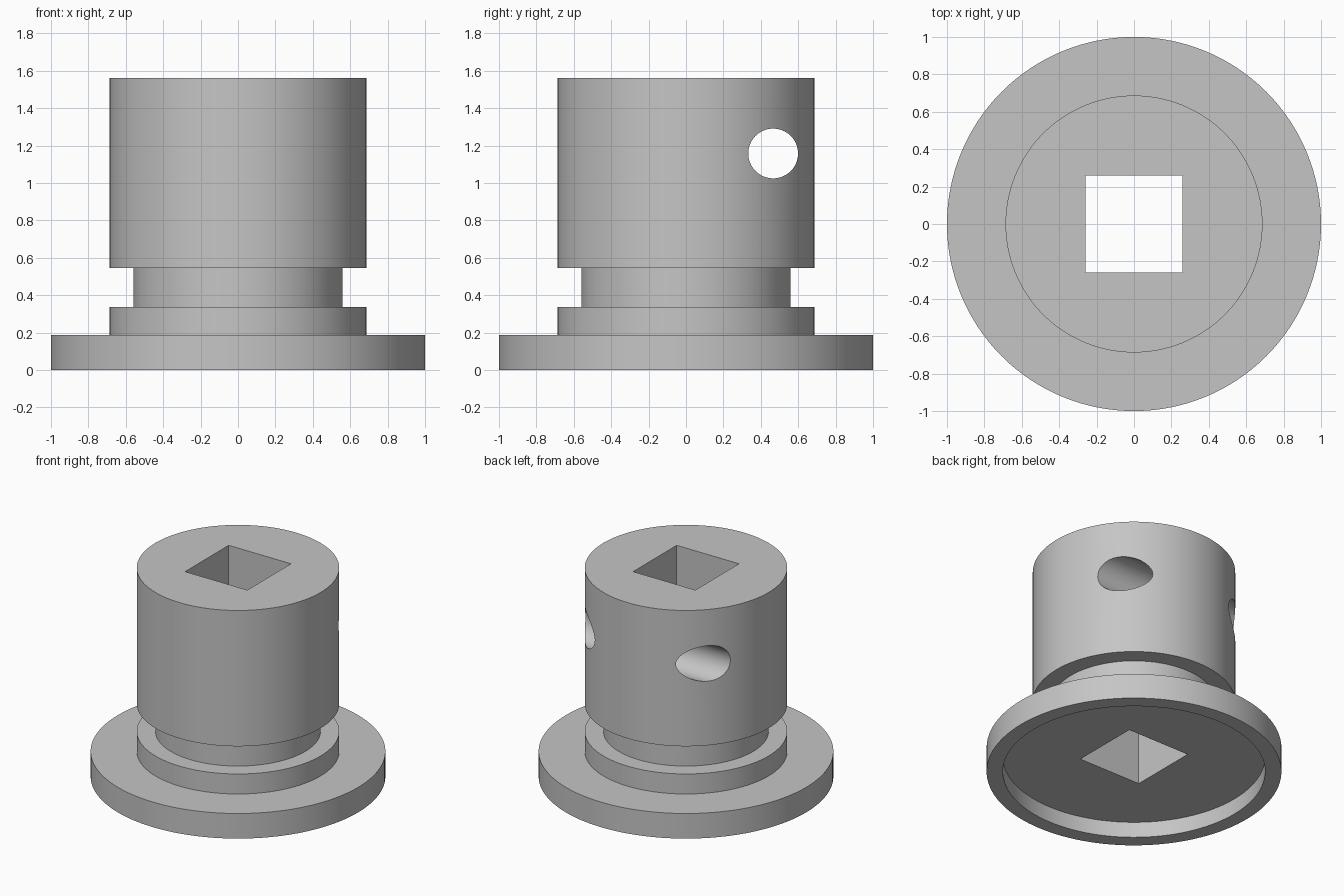
import bpy, bmesh, math
from mathutils import Matrix, Vector

if "Cube" in bpy.data.objects:
    bpy.data.objects.remove(bpy.data.objects["Cube"])

SEGMENTS = 128

grey = bpy.data.materials.new("plain grey")
grey.diffuse_color = (0.56, 0.56, 0.56, 1)
grey.use_nodes = True
grey.node_tree.nodes["Principled BSDF"].inputs["Base Color"].default_value = grey.diffuse_color


def add_object(name, bm):
    bmesh.ops.recalc_face_normals(bm, faces=bm.faces)
    mesh = bpy.data.meshes.new(name)
    bm.to_mesh(mesh)
    bm.free()
    mesh.materials.append(grey)
    obj = bpy.data.objects.new(name, mesh)
    bpy.context.collection.objects.link(obj)
    return obj


# Turned body: (radius, height) profile, from recessed underside to top
profile = [(0, 0.117), (0.89, 0.117), (0.89, 0), (1, 0), (1, 0.188),
           (0.687, 0.188), (0.687, 0.338), (0.56, 0.338), (0.56, 0.545),
           (0.687, 0.545), (0.687, 1.562), (0, 1.562)]
bm = bmesh.new()
verts = [bm.verts.new((r, 0, z)) for r, z in profile]
edges = [bm.edges.new(pair) for pair in zip(verts, verts[1:])]
bmesh.ops.spin(bm, geom=verts + edges, cent=(0, 0, 0), axis=(0, 0, 1),
               angle=math.tau, steps=SEGMENTS)
bmesh.ops.remove_doubles(bm, verts=bm.verts, dist=0.0005)
body = add_object("flanged_hub", bm)

# Square bore straight through the axis
bm = bmesh.new()
bmesh.ops.create_cube(bm, size=1, matrix=Matrix.Translation((0, 0, 0.8))
                      @ Matrix.Diagonal((0.516, 0.516, 3, 1)))
bore = add_object("square_bore_cutter", bm)

# Round cross hole, offset toward the back, running along x
bm = bmesh.new()
bmesh.ops.create_cone(bm, cap_ends=True, segments=64, radius1=0.133,
                      radius2=0.133, depth=3,
                      matrix=Matrix.Translation((0, 0.466, 1.158))
                      @ Matrix.Rotation(math.pi / 2, 4, 'Y'))
pin_hole = add_object("cross_hole_cutter", bm)

# Cut both holes, then drop the cutters
bpy.context.view_layer.objects.active = body
for cutter in (bore, pin_hole):
    cutter.hide_render = True
    mod = body.modifiers.new(cutter.name, 'BOOLEAN')
    mod.operation = 'DIFFERENCE'
    mod.solver = 'EXACT'
    mod.object = cutter
    bpy.ops.object.modifier_apply(modifier=mod.name)
    bpy.data.objects.remove(cutter)

# Smooth round walls, sharp rims
bpy.ops.object.select_all(action='DESELECT')
body.select_set(True)
bpy.context.view_layer.objects.active = body
bpy.ops.object.shade_smooth_by_angle(angle=math.radians(30))
